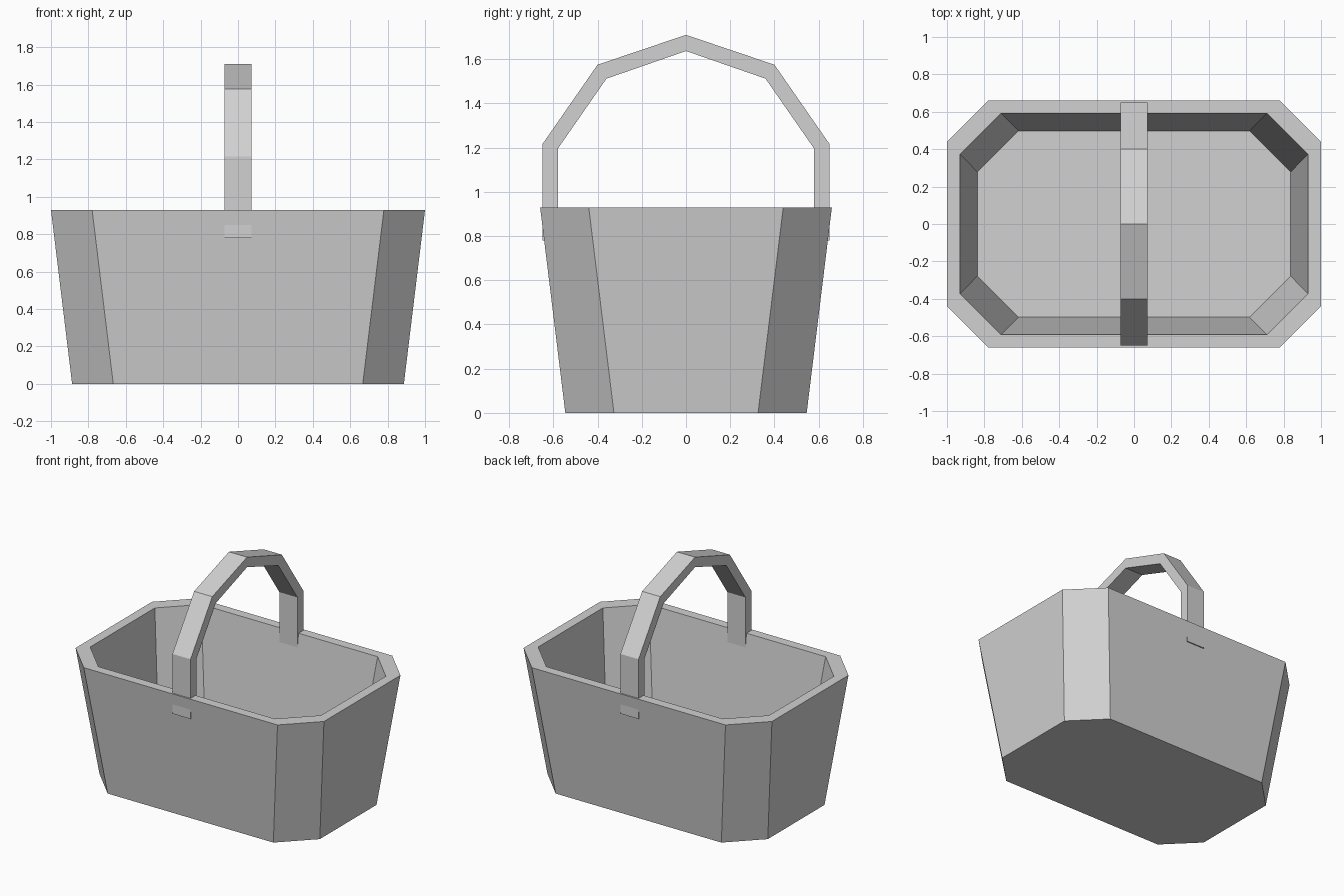
import bpy
import bmesh

cube = bpy.data.objects.get("Cube")
if cube:
    bpy.data.objects.remove(cube, do_unlink=True)

grey = bpy.data.materials.new("light_grey")
grey.use_nodes = True
colour = (0.64, 0.64, 0.64, 1)
grey.diffuse_color = colour
grey.node_tree.nodes["Principled BSDF"].inputs["Base Color"].default_value = colour


def finish(name, bm):
    bmesh.ops.recalc_face_normals(bm, faces=bm.faces)
    mesh = bpy.data.meshes.new(name)
    bm.to_mesh(mesh)
    bm.free()
    mesh.materials.append(grey)
    obj = bpy.data.objects.new(name, mesh)
    bpy.context.collection.objects.link(obj)
    return obj


def octagon(bm, hx, hy, z, cut=0.22):
    """Ring of a rectangle with its corners cut off."""
    quarter = [(hx, hy - cut), (hx - cut, hy)]
    ring = quarter + [(-x, y) for x, y in reversed(quarter)]
    ring += [(-x, -y) for x, y in ring]
    return [bm.verts.new((x, y, z)) for x, y in ring]


def bridge(bm, a, b):
    for i in range(len(a)):
        j = (i + 1) % len(a)
        bm.faces.new((a[i], a[j], b[j], b[i]))


# Basket: underside, outer walls, rim, inner walls and floor
bm = bmesh.new()
rings = [octagon(bm, *size) for size in (
    (0.887, 0.546, 0), (1, 0.66, 0.93), (0.93, 0.592, 0.93), (0.837, 0.498, 0.16))]
for lower, upper in zip(rings, rings[1:]):
    bridge(bm, lower, upper)
bm.faces.new(rings[0])
bm.faces.new(rings[-1])
finish("basket", bm)

# Handle: a faceted arch with a rectangular section, sunk into the walls
outer = [(0.65, 0.78), (0.65, 1.215), (0.40, 1.575), (0, 1.71)]
inner = [(0.58, 0.78), (0.58, 1.195), (0.36, 1.512), (0, 1.637)]
half_width = 0.073


def arch(half):
    return half + [(-y, z) for y, z in reversed(half[:-1])]


bm = bmesh.new()
sections = []
for o, i in zip(arch(outer), arch(inner)):
    corners = ((-half_width, o), (half_width, o), (half_width, i), (-half_width, i))
    sections.append([bm.verts.new((x, p[0], p[1])) for x, p in corners])
for a, b in zip(sections, sections[1:]):
    bridge(bm, a, b)
bm.faces.new(sections[0])
bm.faces.new(sections[-1])
finish("handle", bm)
